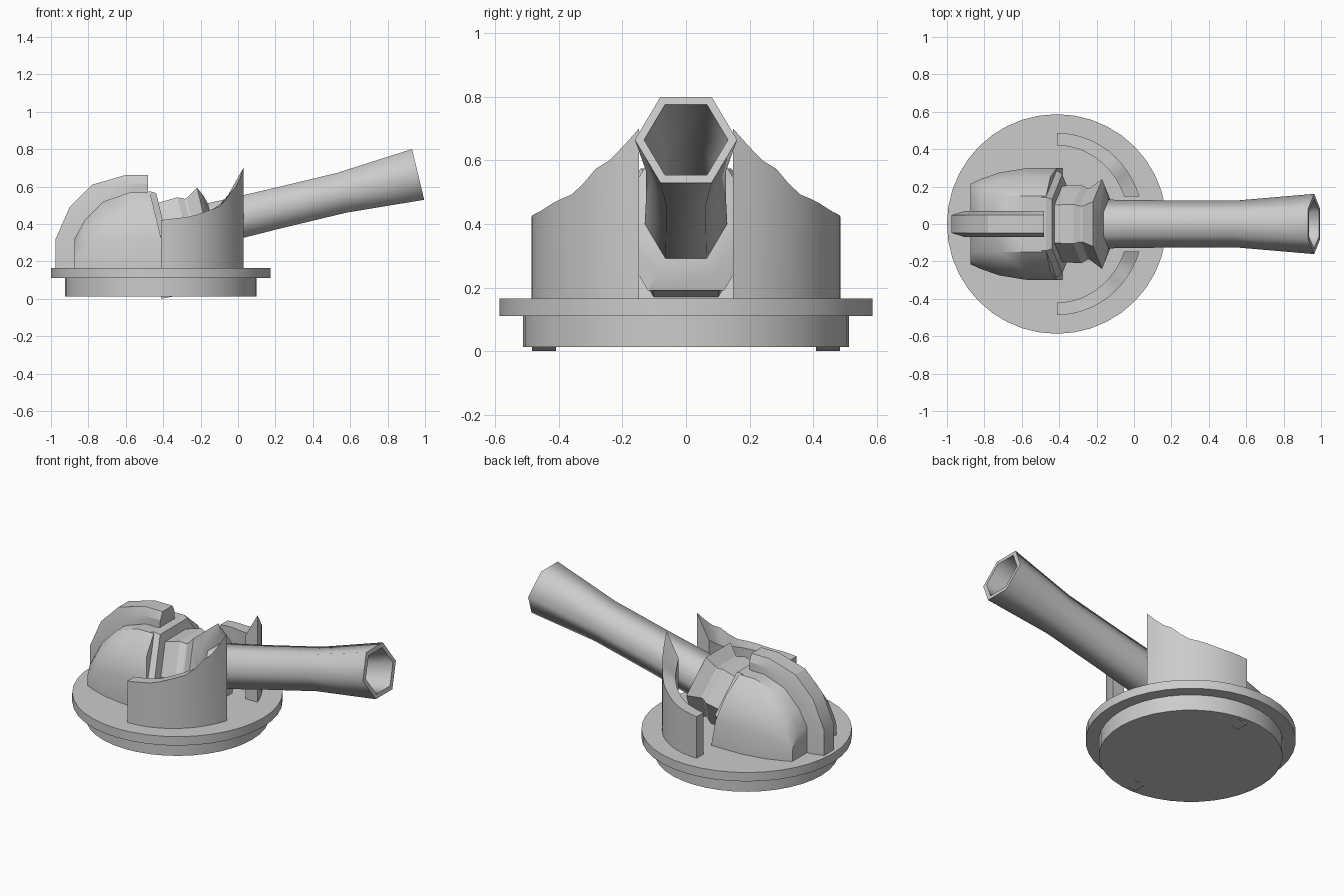
import bpy, bmesh, math
from mathutils import Vector

if "Cube" in bpy.data.objects:
    bpy.data.objects.remove(bpy.data.objects["Cube"])

CX = -0.413                      # centre of the round base
TOP = 0.165                      # top of the base plate
TIP = Vector((0.963, 0, 0.665))  # centre of the muzzle
TILT = math.radians(13.5)
AXIS = Vector((math.cos(TILT), 0, math.sin(TILT)))
UP = Vector((-math.sin(TILT), 0, math.cos(TILT)))
SIDE = Vector((0, 1, 0))


def loft(name, rings, angle=30):
    """Skin a list of equal-length closed rings and cap both ends."""
    bm = bmesh.new()
    vr = [[bm.verts.new(p) for p in r] for r in rings]
    n = len(vr[0])
    for a, b in zip(vr, vr[1:]):
        for i in range(n):
            j = (i + 1) % n
            bm.faces.new((a[i], a[j], b[j], b[i]))
    bm.faces.new(vr[0])
    bm.faces.new(vr[-1])
    bmesh.ops.recalc_face_normals(bm, faces=bm.faces[:])
    for f in bm.faces:
        f.smooth = True
    for e in bm.edges:
        e.smooth = e.calc_face_angle(0) < math.radians(angle)
    me = bpy.data.meshes.new(name)
    bm.to_mesh(me)
    bm.free()
    ob = bpy.data.objects.new(name, me)
    bpy.context.collection.objects.link(ob)
    return ob


def hex_lathe(name, profile, angle=30):
    """Six-sided turning around the tilted barrel axis; profile = (along, radius)."""
    rings = []
    for t, r in profile:
        rings.append([TIP + AXIS * t + SIDE * (r * math.cos(k * math.pi / 3))
                      + UP * (r * math.sin(k * math.pi / 3)) for k in range(6)])
    return loft(name, rings, angle)


def disc(name, r, z0, z1, n=40):
    rings = [[(CX + r * math.cos(2 * math.pi * k / n), r * math.sin(2 * math.pi * k / n), z)
              for k in range(n)] for z in (z0, z1)]
    return loft(name, rings)


# Round base
disc("base_lower", 0.513, 0.012, 0.11)
disc("base_plate", 0.587, 0.11, TOP)

# Barrel with hollow bore
hex_lathe("barrel", [(-1.3, 0.13), (-1.13, 0.13), (-0.8, 0.126), (-0.42, 0.126), (0, 0.161),
                     (0, 0.132), (-0.42, 0.098), (-1.1, 0.098)], 62)

# Stepped sleeve and flared flange behind the barrel
hex_lathe("sleeve", [(-1.5, 0.2), (-1.41, 0.202), (-1.28, 0.21), (-1.245, 0.19), (-1.235, 0.19),
                     (-1.166, 0.24), (-1.142, 0.18), (-1.13, 0.13)], 20)

# Collar on the front of the dome
hex_lathe("collar", [(-1.5, 0.285), (-1.415, 0.285), (-1.385, 0.265)], 20)

# Domed housing: hexagon-like sections growing toward the front
rings = []
for x, w, top in [(-0.875, 0.215, 0.32), (-0.82, 0.24, 0.42), (-0.72, 0.275, 0.52),
                  (-0.58, 0.298, 0.568), (-0.47, 0.3, 0.568)]:
    h = top - TOP
    half = [(w, TOP - 0.01), (w, TOP + 0.4 * h), (0.15 + (w - 0.15) * 0.68, TOP + 0.76 * h), (0.15, top)]
    ring = []
    for y, z in half + [(-y, z) for y, z in reversed(half)]:
        lean = min(0.09, (0.568 - z) * 0.24) if x == -0.47 else 0
        ring.append((x + lean, y, z))
    rings.append(ring)
loft("dome", rings, 40)

# Raised fin over the dome, chamfered along the top
fin = [(-0.975, 0.155), (-0.975, 0.32), (-0.9, 0.49), (-0.78, 0.61), (-0.6, 0.662),
       (-0.48, 0.662), (-0.485, 0.54), (-0.6, 0.155)]
inset = [(x * 0.985 - 0.01 if 0 < i < 6 else x, z) for i, (x, z) in enumerate(fin)]
low = [(x + 0.07 if i < 4 else x, z - 0.045 if 1 < i < 6 else z) for i, (x, z) in enumerate(fin)]
loft("fin", [[(x, y, z) for x, z in pts] for y, pts in
             ((-0.07, low), (-0.048, fin), (0.048, fin), (0.07, low))], 25)

# Curved side shields with a rising top edge
EDGE = [(-0.42, 0.42), (-0.25, 0.44), (-0.08, 0.5), (-0.05, 0.56), (0, 0.61), (0.032, 0.71)]


def edge_z(x):
    for (x0, z0), (x1, z1) in zip(EDGE, EDGE[1:]):
        if x <= x1:
            return z0 + (z1 - z0) * (x - x0) / (x1 - x0)
    return EDGE[-1][1]


for s, label in ((1, "left"), (-1, "right")):
    rings = []
    for k in range(13):
        ring = []
        for a, b in ((0.464, 0.487), (0.385, 0.42)):
            end = math.asin(0.148 / b)
            t = math.pi / 2 + (end - math.pi / 2) * k / 12
            x, y = CX + a * math.cos(t), s * b * math.sin(t)
            pair = [(x, y, TOP - 0.01), (x, y, edge_z(x))]
            ring += pair if a > 0.4 else pair[::-1]
        rings.append(ring)
    loft(label + "_shield", rings)

    # Small wedge showing below the base
    y0, y1 = s * 0.41, s * 0.485
    loft(label + "_foot", [[(CX, y, 0.0), (CX + 0.07, y, 0.013), (CX, y, 0.02)] for y in (y0, y1)])
